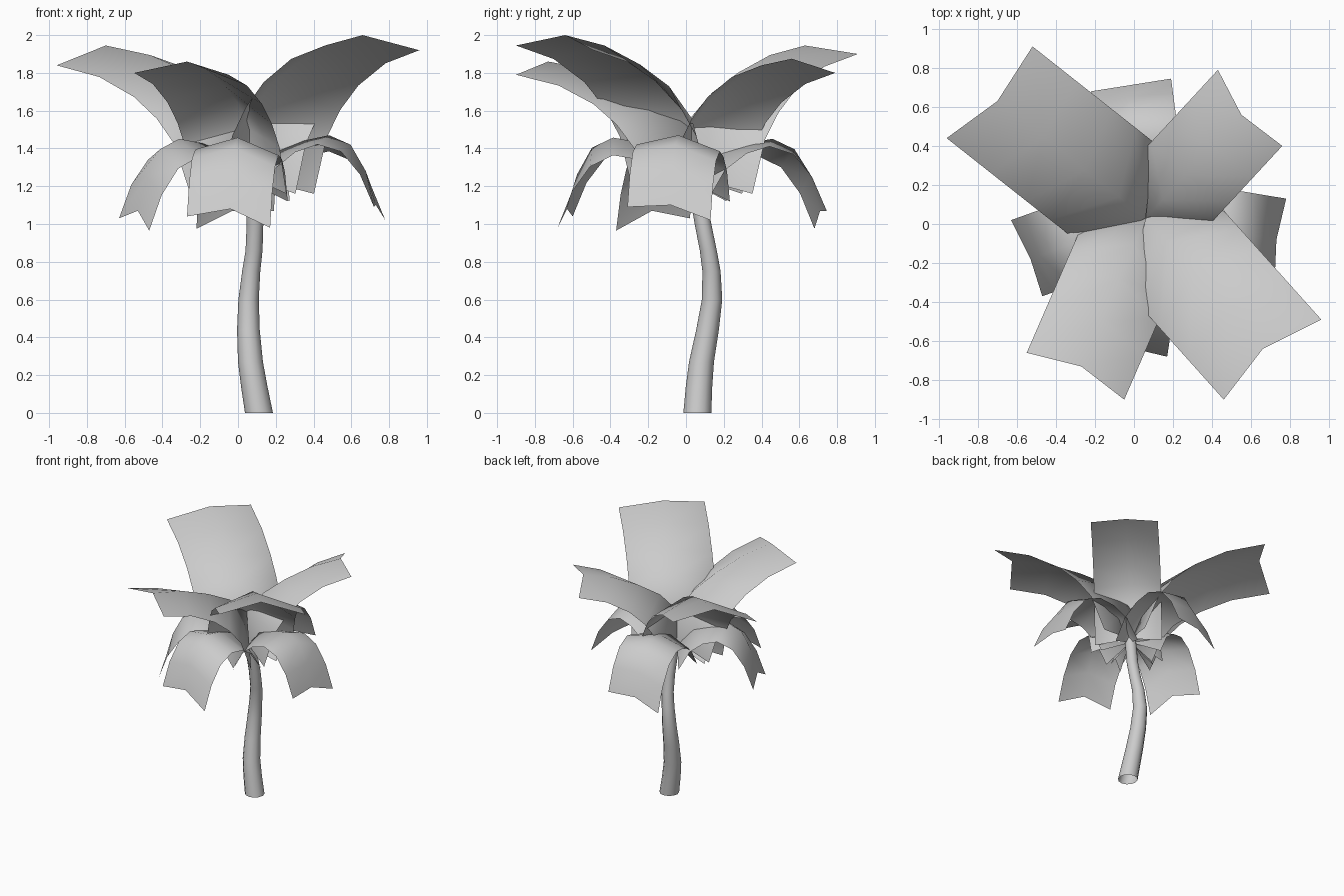
import bpy, bmesh, math
from mathutils import Vector

if "Cube" in bpy.data.objects:
    bpy.data.objects.remove(bpy.data.objects["Cube"])


def make_object(name, bm):
    mesh = bpy.data.meshes.new(name)
    bm.to_mesh(mesh)
    bm.free()
    for p in mesh.polygons:
        p.use_smooth = True
    obj = bpy.data.objects.new(name, mesh)
    bpy.context.collection.objects.link(obj)
    return obj


def bridge(bm, a, b):
    # quads between two rows of vertices
    for i in range(len(a) - 1):
        bm.faces.new((a[i], a[i + 1], b[i + 1], b[i]))


# Trunk: horizontal rings along a curved path (x, y, z, radius)
TRUNK = [(.111, .06, 0, .074), (.086, .069, .14, .07), (.066, .082, .27, .066),
         (.055, .114, .44, .06), (.056, .138, .6, .054), (.07, .135, .75, .048),
         (.085, .118, .86, .045), (.09, .09, 1.0, .044), (.075, .045, 1.25, .042)]
bm = bmesh.new()
prev = None
for x, y, z, r in TRUNK:
    ring = [bm.verts.new((x + r * math.cos(a), y + r * math.sin(a), z))
            for a in (2 * math.pi * i / 12 for i in range(12))]
    ring.append(ring[0])
    if prev:
        bridge(bm, prev, ring)
    prev = ring
make_object("trunk", bm)

# Frond profiles: (fraction of reach, height) for the ridge and for the two edges
RISE_RIDGE = [(0, 1.25), (.0, 1.56), (.18, 1.73), (.41, 1.845), (.69, 1.945), (1, 2.0)]
RISE_EDGE = [(0, 1.16), (.12, 1.46), (.25, 1.61), (.42, 1.74), (.68, 1.86), (1, 1.93)]
DROOP_RIDGE = [(0, 1.22), (.2, 1.38), (.42, 1.44), (.63, 1.47), (.8, 1.42), (.92, 1.28), (1, 1.10)]
DROOP_EDGE = [(0, 1.12), (.15, 1.28), (.33, 1.36), (.52, 1.39), (.72, 1.34), (.88, 1.21), (1, 1.03)]
CROWN = Vector((.06, .03, 0))


def frond(name, tips, ridge, edge):
    # three lengthwise lines (edge, ridge, edge), each ending at its tip point
    reach = Vector(tips[1]) - CROWN
    reach.z = 0
    bm = bmesh.new()
    lines = []
    for tip, prof, k in zip(tips, (edge, ridge, edge), (.93, 1, .93)):
        tip = Vector(tip)
        base = tip - reach * k
        z0, z1 = prof[0][1], prof[-1][1]
        line = []
        for u, z in prof:
            p = base.lerp(tip, u)
            rise = (z - z0) / (z1 - z0)
            if ridge is RISE_RIDGE:
                p.z = z0 + rise * (tip.z - z0)
            else:
                p.z = z + (tip.z - z1) * u
            line.append(bm.verts.new(p))
        lines.append(line)
    bridge(bm, lines[0], lines[1])
    bridge(bm, lines[1], lines[2])
    make_object(name, bm)


# Upper rising fronds
UPPER = {
    "upper_frond_back_left": [(-.96, .44, 1.84), (-.70, .63, 1.945), (-.52, .91, 1.90)],
    "upper_frond_back_right": [(.43, .79, 1.80), (.55, .56, 1.875), (.76, .40, 1.84)],
    "upper_frond_front_right": [(.96, -.49, 1.92), (.66, -.64, 2.0), (.46, -.90, 1.945)],
    "upper_frond_front_left": [(-.05, -.90, 1.79), (-.27, -.73, 1.86), (-.55, -.66, 1.80)],
}
for name, tips in UPPER.items():
    frond(name, tips, RISE_RIDGE, RISE_EDGE)

# Lower drooping fronds
LOWER = {
    "lower_frond_front": [(.17, -.68, .98), (-.04, -.63, 1.08), (-.27, -.60, 1.04)],
    "lower_frond_right": [(.78, .13, 1.02), (.73, -.08, 1.10), (.72, -.31, 1.09)],
    "lower_frond_left": [(-.47, -.37, .965), (-.53, -.18, 1.07), (-.63, .02, 1.03)],
    "lower_frond_back": [(-.22, .68, .975), (-.03, .71, 1.07), (.19, .745, 1.07)],
}
for name, tips in LOWER.items():
    frond(name, tips, DROOP_RIDGE, DROOP_EDGE)
